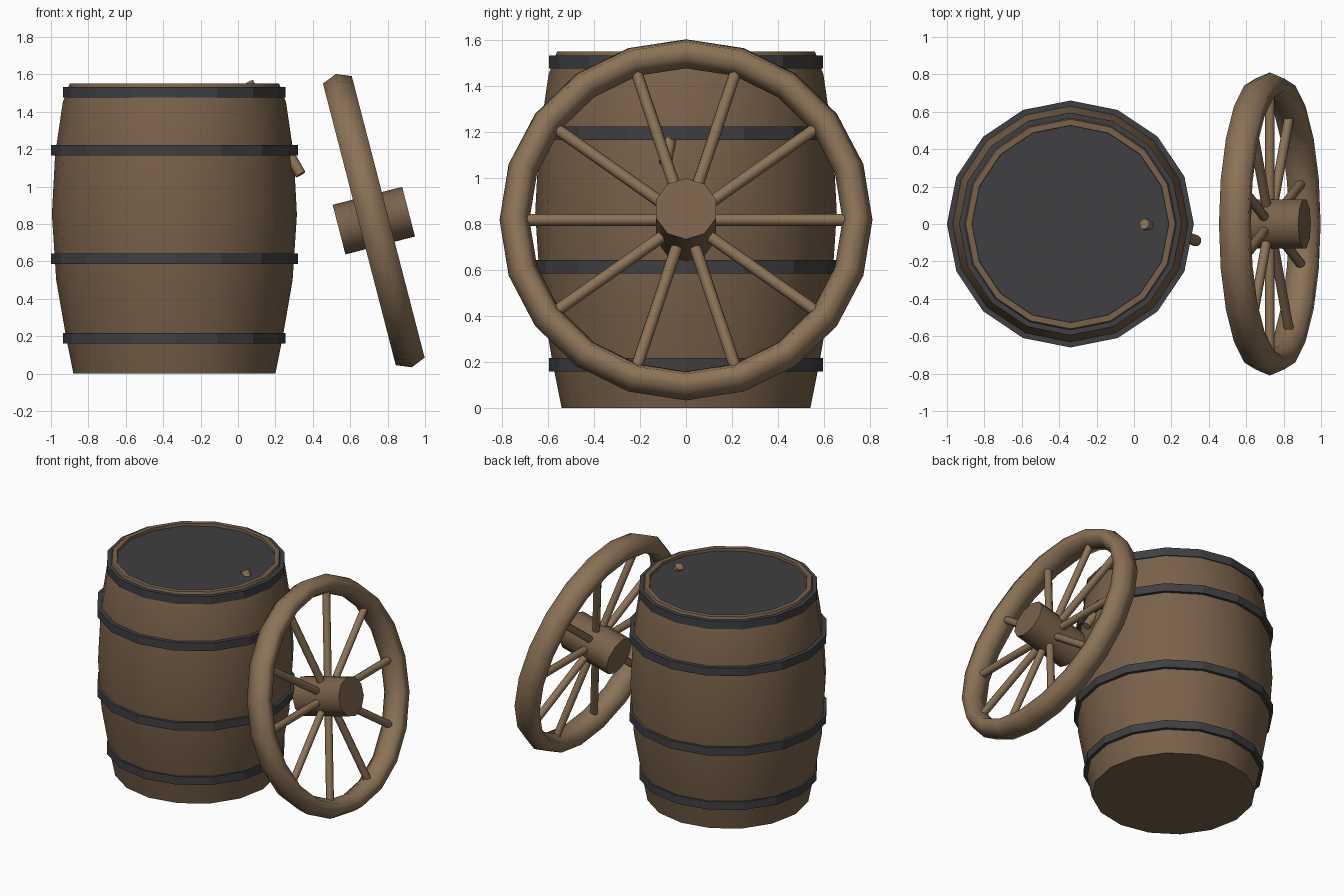
import bpy, bmesh
from math import sin, cos, pi, radians
from mathutils import Vector, Matrix

if "Cube" in bpy.data.objects:
    bpy.data.objects.remove(bpy.data.objects["Cube"])


def material(name, rgb):
    m = bpy.data.materials.new(name)
    m.diffuse_color = (*rgb, 1)
    m.use_nodes = True
    m.node_tree.nodes["Principled BSDF"].inputs["Base Color"].default_value = m.diffuse_color
    return m


DARK_WOOD = material("dark_wood", (0.19, 0.12, 0.068))
LIGHT_WOOD = material("light_wood", (0.26, 0.17, 0.095))
IRON = material("iron", (0.05, 0.05, 0.055))


def finish(bm, name, mat, matrix, angle):
    bmesh.ops.recalc_face_normals(bm, faces=bm.faces)
    me = bpy.data.meshes.new(name)
    bm.to_mesh(me)
    bm.free()
    ob = bpy.data.objects.new(name, me)
    ob.matrix_world = matrix
    me.materials.append(mat)
    bpy.context.collection.objects.link(ob)
    bpy.ops.object.select_all(action='DESELECT')
    ob.select_set(True)
    bpy.context.view_layer.objects.active = ob
    bpy.ops.object.shade_smooth_by_angle(angle=radians(angle))
    return ob


def lathe(name, profile, sides, mat, matrix, closed=False, angle=40):
    """Revolve (radius, z) points; open profiles get flat end caps."""
    bm = bmesh.new()
    rings = [[bm.verts.new((r * cos(2 * pi * i / sides), r * sin(2 * pi * i / sides), z))
              for i in range(sides)] for r, z in profile]
    pairs = list(zip(rings, rings[1:]))
    if closed:
        pairs.append((rings[-1], rings[0]))
    else:
        bm.faces.new(rings[0])
        bm.faces.new(rings[-1])
    for a, b in pairs:
        for i in range(sides):
            j = (i + 1) % sides
            bm.faces.new((a[i], a[j], b[j], b[i]))
    return finish(bm, name, mat, matrix, angle)


def rod(name, start, end, radius, sides, mat):
    start, end = Vector(start), Vector(end)
    d = end - start
    m = Matrix.Translation(start) @ d.to_track_quat('Z', 'Y').to_matrix().to_4x4()
    return lathe(name, [(radius, 0), (radius, d.length)], sides, mat, m, angle=50)


# Barrel body with a raised rim around the recessed lid
barrel = Matrix.Translation((-0.34, 0, 0))
lathe("barrel_body", [(0.54, 0), (0.58, 0.2), (0.632, 0.5), (0.655, 0.85), (0.638, 1.17),
                      (0.597, 1.45), (0.56, 1.55), (0.527, 1.55), (0.525, 1.52)],
      16, DARK_WOOD, barrel)
lathe("barrel_lid", [(0.526, 1.50), (0.526, 1.53)], 16, IRON, barrel)

# Iron hoops
for k, (r, z) in enumerate([(0.595, 0.16), (0.66, 0.585), (0.66, 1.165), (0.595, 1.475)]):
    lathe(f"hoop_{k + 1}", [(r - 0.05, z), (r, z), (r, z + 0.058), (r - 0.05, z + 0.058)],
          16, IRON, barrel, closed=True, angle=15)

# Stick poking through the lid and out of the barrel side
rod("stick", (0.055, 0, 1.555), (0.335, -0.09, 1.065), 0.03, 8, LIGHT_WOOD)

# Leaning wheel: local z is the axle
wheel = Matrix.Translation((0.726, 0, 0.818)) @ Matrix.Rotation(radians(75.5), 4, 'Y')
rim = [(0.745 + 0.065 * cos(k * pi / 3), 0.092 * sin(k * pi / 3)) for k in range(6)]
lathe("wheel_rim", rim, 20, LIGHT_WOOD, wheel, closed=True, angle=80)
lathe("wheel_hub", [(0.137, -0.192), (0.137, 0.192)], 10, DARK_WOOD, wheel)
for k in range(10):
    a = pi / 2 + k * pi / 5
    d = Vector((cos(a), sin(a), 0))
    rod(f"spoke_{k + 1}", wheel @ (d * 0.1), wheel @ (d * 0.7), 0.026, 8, LIGHT_WOOD)
